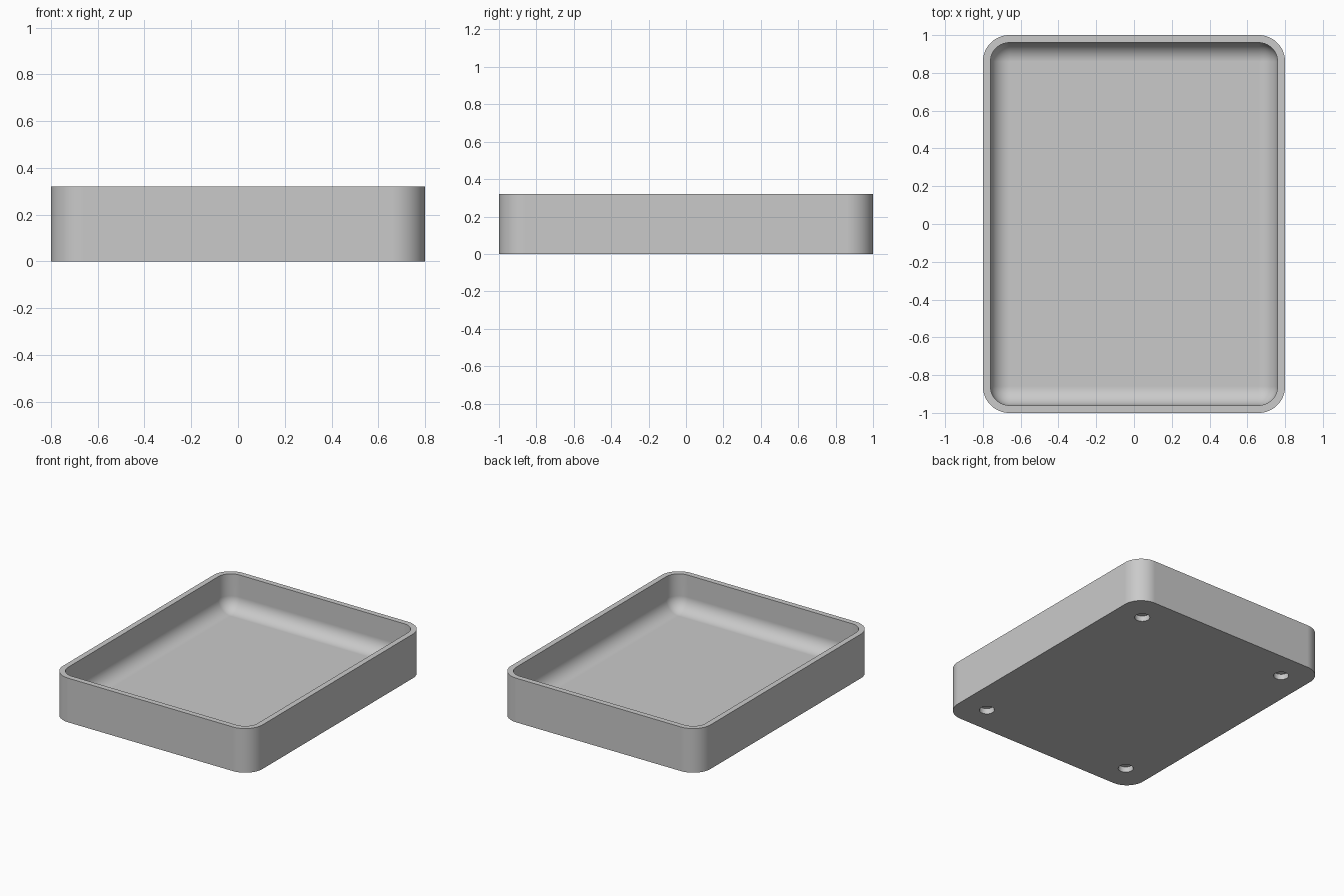
import bpy, bmesh
from math import sin, cos, pi, radians

if "Cube" in bpy.data.objects:
    bpy.data.objects.remove(bpy.data.objects["Cube"], do_unlink=True)

HALF_X, HALF_Y, HEIGHT = 0.8, 1.0, 0.32
OUTER_R, WALL, FLOOR = 0.14, 0.04, 0.06
INNER_R = OUTER_R - WALL
HOLE_X, HOLE_Y, HOLE_R, HOLE_DEPTH = 0.6, 0.8, 0.05, 0.04
SEGS = 16

grey = bpy.data.materials.new("light_grey")
grey.use_nodes = True
colour = (0.59, 0.59, 0.59, 1)
grey.diffuse_color = colour
grey.node_tree.nodes["Principled BSDF"].inputs["Base Color"].default_value = colour


def rounded_ring(bm, radius, z):
    """Rounded rectangle whose corner centres stay fixed as the radius changes."""
    cx, cy = HALF_X - OUTER_R, HALF_Y - OUTER_R
    ring = []
    for quarter, (sx, sy) in enumerate([(1, 1), (-1, 1), (-1, -1), (1, -1)]):
        for i in range(SEGS + 1):
            a = (quarter + i / SEGS) * pi / 2
            ring.append(bm.verts.new((sx * cx + radius * cos(a), sy * cy + radius * sin(a), z)))
    return ring


# Tray section: outer wall, rim, inner wall, then a fillet down to the floor
profile = [(OUTER_R, 0), (OUTER_R, HEIGHT), (INNER_R, HEIGHT)]
for i in range(SEGS + 1):
    a = i / SEGS * pi / 2
    profile.append((INNER_R * cos(a), FLOOR + INNER_R * (1 - sin(a))))

bm = bmesh.new()
rings = [rounded_ring(bm, r, z) for r, z in profile]
for low, high in zip(rings, rings[1:]):
    for i in range(len(low)):
        j = (i + 1) % len(low)
        bm.faces.new((low[i], low[j], high[j], high[i]))
bm.faces.new(rings[0][::-1])
bm.faces.new(rings[-1])
bmesh.ops.remove_doubles(bm, verts=bm.verts, dist=0.0001)
bmesh.ops.recalc_face_normals(bm, faces=bm.faces)
mesh = bpy.data.meshes.new("tray")
bm.to_mesh(mesh)
bm.free()
mesh.materials.append(grey)
tray = bpy.data.objects.new("tray", mesh)
bpy.context.collection.objects.link(tray)

# Shallow round sockets in the underside
for sx in (-1, 1):
    for sy in (-1, 1):
        bpy.ops.mesh.primitive_cylinder_add(vertices=40, radius=HOLE_R, depth=2 * HOLE_DEPTH,
                                            location=(sx * HOLE_X, sy * HOLE_Y, 0))
        cutter = bpy.context.object
        cutter.name = "socket_cutter"
        cutter.hide_render = True
        cutter.data.materials.append(grey)
        cut = tray.modifiers.new("socket", 'BOOLEAN')
        cut.operation = 'DIFFERENCE'
        cut.solver = 'EXACT'
        cut.object = cutter
        bpy.context.view_layer.objects.active = tray
        bpy.ops.object.modifier_apply(modifier=cut.name)
        bpy.data.objects.remove(cutter, do_unlink=True)

# Smooth fillets and corners, crisp rim and sockets
bpy.ops.object.select_all(action='DESELECT')
tray.select_set(True)
bpy.context.view_layer.objects.active = tray
bpy.ops.object.shade_smooth_by_angle(angle=radians(30))
normals = tray.modifiers.new("weighted_normals", 'WEIGHTED_NORMAL')
normals.keep_sharp = True
